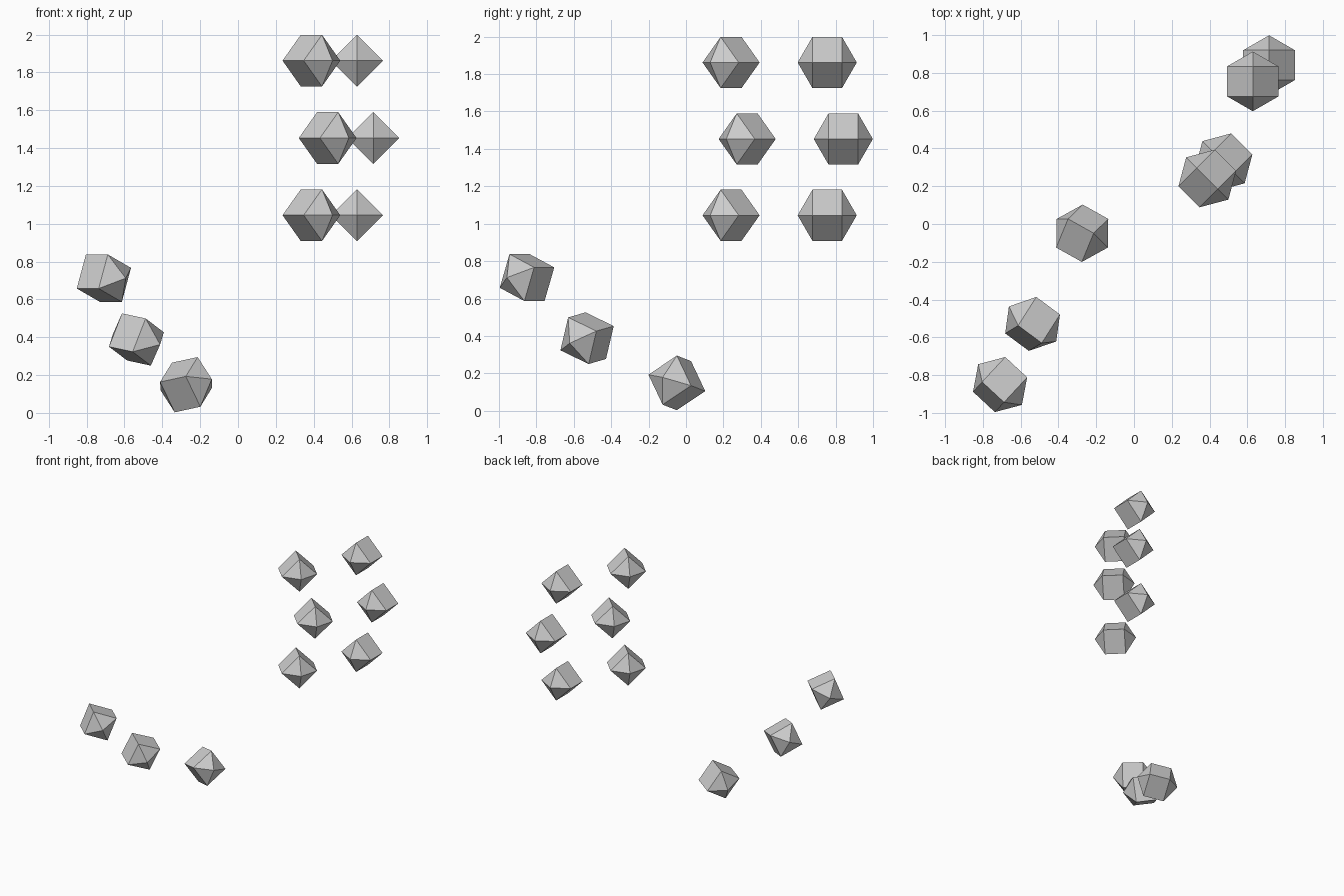
import bpy, bmesh
from mathutils import Vector, Matrix

if "Cube" in bpy.data.objects:
    bpy.data.objects.remove(bpy.data.objects["Cube"])

grey = bpy.data.materials.new("grey")
grey.diffuse_color = (0.6, 0.6, 0.6, 1)
grey.use_nodes = True
grey.node_tree.nodes["Principled BSDF"].inputs["Base Color"].default_value = grey.diffuse_color
RADIUS = 0.158


def bead(name, centre, pole, up):
    """Four-sided, three-band ball with its poles along `pole` and one ring corner along `up`."""
    p = Vector(pole).normalized()
    u = Vector(up)
    u = (u - p * u.dot(p)).normalized()
    rot = Matrix((u, p.cross(u), p)).transposed().to_4x4()
    bm = bmesh.new()
    bmesh.ops.create_uvsphere(bm, u_segments=4, v_segments=3, radius=RADIUS,
                              matrix=Matrix.Translation(centre) @ rot)
    mesh = bpy.data.meshes.new(name)
    bm.to_mesh(mesh)
    bm.free()
    mesh.materials.append(grey)
    bpy.context.collection.objects.link(bpy.data.objects.new(name, mesh))


# Two upright columns of three balls, the middle ball of each pushed outwards
columns = {"inner_ball": ((0.388, 0.241), (1, -1, 0)),
           "outer_ball": ((0.629, 0.755), (0, 1, 0))}
for name, ((x, y), pole) in columns.items():
    for i, (z, push) in enumerate(((1.045, 0), (1.453, 0.086), (1.862, 0))):
        bead(f"{name}_{i + 1}", (x + push, y + push, z), pole, (0, 0, 1))

# Descending row of three tilted balls
row = [((-0.274, -0.049, 0.149), (0.86, -0.48, 0.187), (-0.058, 0.283, 0.963)),
       ((-0.537, -0.529, 0.388), (0.79, -0.585, -0.17), (-0.097, -0.405, 0.912)),
       ((-0.709, -0.850, 0.712), (0.732, -0.681, 0), (-0.275, -0.288, 0.917))]
for i, (centre, pole, up) in enumerate(row):
    bead(f"row_ball_{i + 1}", centre, pole, up)
